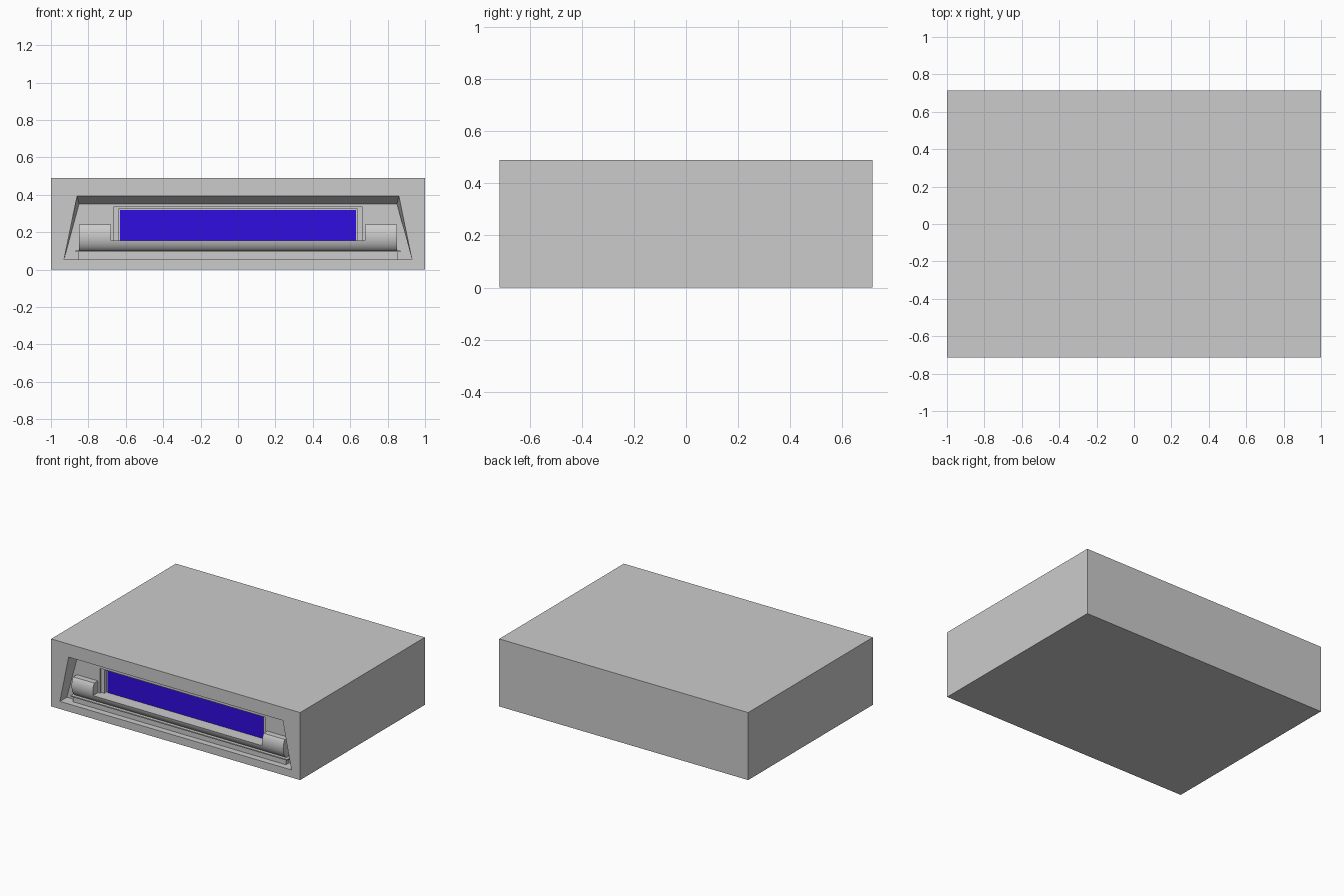
import bpy, bmesh, math

if "Cube" in bpy.data.objects:
    bpy.data.objects.remove(bpy.data.objects["Cube"])

FRONT = -0.715
WALL = FRONT + 0.08


def finish(bm, name):
    bmesh.ops.recalc_face_normals(bm, faces=bm.faces)
    mesh = bpy.data.meshes.new(name)
    bm.to_mesh(mesh)
    bm.free()
    ob = bpy.data.objects.new(name, mesh)
    bpy.context.collection.objects.link(ob)
    return ob


def nested_shell(name, rings):
    """Loft four-cornered rings (top half width, bottom half width, z0, z1, y)."""
    bm = bmesh.new()
    loops = []
    for top, bottom, z0, z1, y in rings:
        pts = [(-bottom, y, z0), (bottom, y, z0), (top, y, z1), (-top, y, z1)]
        loops.append([bm.verts.new(p) for p in pts])
    for a, b in zip(loops, loops[1:]):
        for i in range(4):
            j = (i + 1) % 4
            bm.faces.new((a[i], a[j], b[j], b[i]))
    bm.faces.new(loops[0])
    bm.faces.new(loops[-1])
    return finish(bm, name)


def extrude_profile(name, profile, x0, x1, smooth=False):
    """Sweep a (depth, z) profile along x."""
    bm = bmesh.new()
    face = bm.faces.new([bm.verts.new((x0, FRONT + d, z)) for d, z in profile])
    ext = bmesh.ops.extrude_face_region(bm, geom=[face])["geom"]
    verts = [g for g in ext if isinstance(g, bmesh.types.BMVert)]
    bmesh.ops.translate(bm, verts=verts, vec=(x1 - x0, 0, 0))
    ob = finish(bm, name)
    if smooth:
        bpy.ops.object.select_all(action='DESELECT')
        ob.select_set(True)
        bpy.context.view_layer.objects.active = ob
        bpy.ops.object.shade_smooth_by_angle(angle=math.radians(35))
    return ob


def box_profile(d0, d1, z0, z1):
    return [(d0, z0), (d1, z0), (d1, z1), (d0, z1)]


def belly(a0, a1, steps):
    """Rounded front of the bar between two angles, closed at the recess wall."""
    pts = []
    for i in range(steps + 1):
        a = math.radians(a0 + (a1 - a0) * i / steps)
        pts.append((0.08 - 0.06 * math.cos(a), 0.18 + 0.085 * math.sin(a)))
    return [(0.08, pts[0][1])] + pts + [(0.08, pts[-1][1])]


# Housing with tapered front recess and stepped display window
nested_shell("housing", [
    (1.0, 1.0, 0.0, 0.49, -FRONT),
    (1.0, 1.0, 0.0, 0.49, FRONT),
    (0.86, 0.93, 0.055, 0.395, FRONT),
    (0.85, 0.93, 0.055, 0.35, WALL),
    (0.665, 0.665, 0.155, 0.335, WALL),
    (0.665, 0.665, 0.155, 0.335, WALL + 0.015),
    (0.64, 0.64, 0.155, 0.325, WALL + 0.015),
    (0.64, 0.64, 0.155, 0.325, WALL + 0.04),
])

# Blue display
screen = extrude_profile("display_screen", box_profile(0.115, 0.122, 0.156, 0.32), -0.63, 0.63)
blue = bpy.data.materials.new("display_blue")
blue.diffuse_color = (0.03, 0.004, 0.75, 1)
blue.use_nodes = True
blue.node_tree.nodes["Principled BSDF"].inputs["Base Color"].default_value = blue.diffuse_color
screen.data.materials.append(blue)

# Rounded bar: low in the middle, taller at both ends
extrude_profile("bar_middle", belly(-70, -17, 10), -0.68, 0.68, True)
for side, x0, x1 in (("left", -0.85, -0.68), ("right", 0.68, 0.85)):
    extrude_profile("bar_end_" + side, belly(-70, 45, 20), x0, x1, True)

# Plinth and thin lip below the bar
extrude_profile("bar_plinth", box_profile(0.045, 0.08, 0.055, 0.095), -0.855, 0.855)
extrude_profile("bar_lip", box_profile(0.035, 0.08, 0.093, 0.101), -0.87, 0.87)
